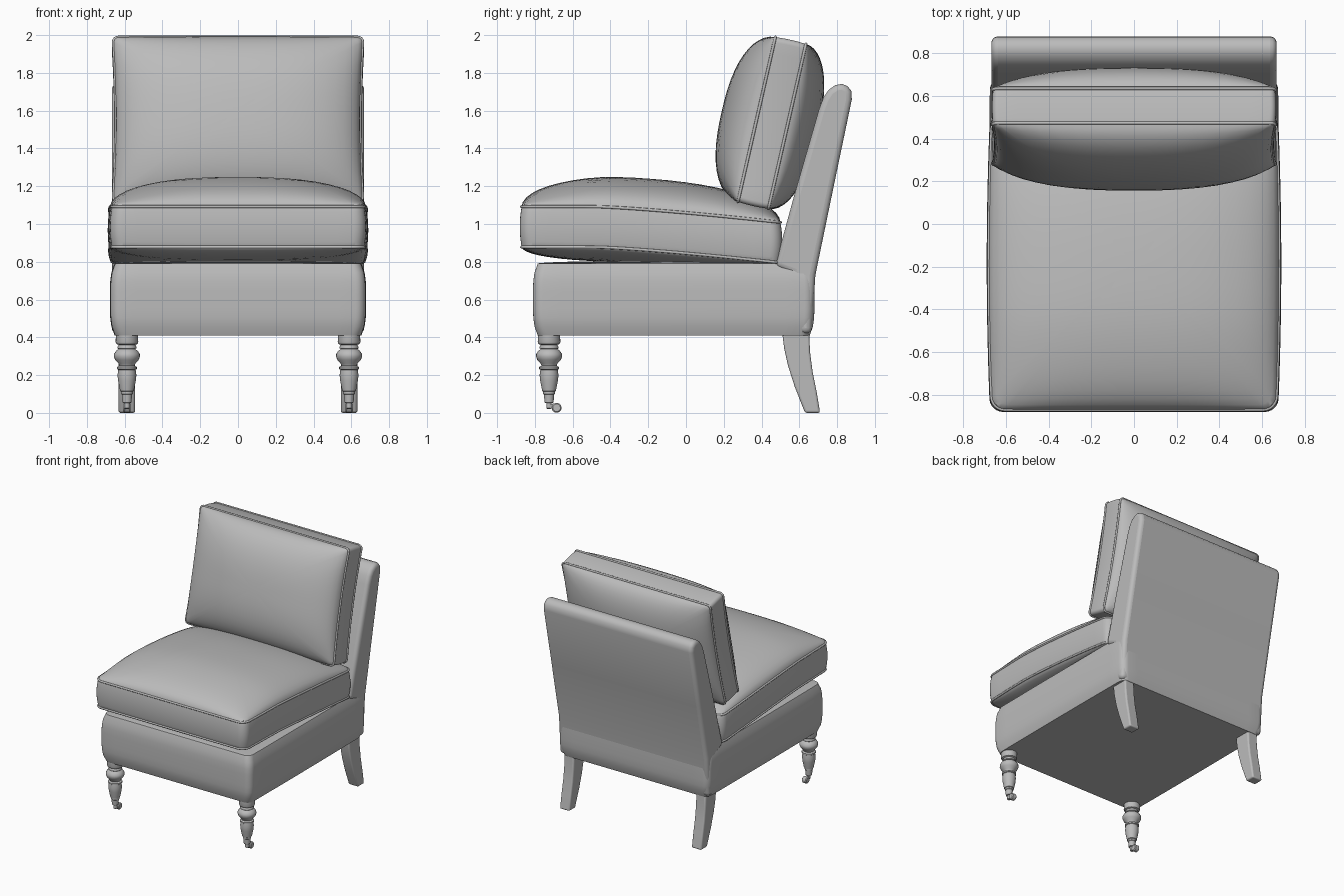
import bpy, bmesh, math

if "Cube" in bpy.data.objects:
    bpy.data.objects.remove(bpy.data.objects["Cube"])

mat = bpy.data.materials.new("grey fabric")
mat.diffuse_color = (0.5, 0.5, 0.5, 1)
mat.use_nodes = True
mat.node_tree.nodes["Principled BSDF"].inputs["Base Color"].default_value = mat.diffuse_color


def finish(name, bm, bevel=0.0, angle=35):
    bmesh.ops.recalc_face_normals(bm, faces=bm.faces[:])
    me = bpy.data.meshes.new(name)
    bm.to_mesh(me)
    bm.free()
    me.materials.append(mat)
    ob = bpy.data.objects.new(name, me)
    bpy.context.collection.objects.link(ob)
    if bevel:
        m = ob.modifiers.new("bevel", 'BEVEL')
        m.width, m.segments = bevel, 4
        m.limit_method, m.angle_limit = 'ANGLE', math.radians(60)
    bpy.ops.object.select_all(action='DESELECT')
    ob.select_set(True)
    bpy.context.view_layer.objects.active = ob
    bpy.ops.object.shade_smooth_by_angle(angle=math.radians(angle))
    return ob


def rounded_rect(hx, hy, r, side=14, arc=6):
    pts = []
    for i, (sx, sy) in enumerate([(1, 1), (-1, 1), (-1, -1), (1, -1)]):
        for k in range(arc + 1):
            a = math.pi / 2 * (i + k / arc)
            pts.append((sx * (hx - r) + r * math.cos(a), sy * (hy - r) + r * math.sin(a)))
        nx, ny = [(-1, 1), (-1, -1), (1, -1), (1, 1)][i]
        a = math.pi / 2 * (i + 1)
        ex, ey = nx * (hx - r) + r * math.cos(a), ny * (hy - r) + r * math.sin(a)
        px, py = pts[-1]
        pts += [(px + (ex - px) * k / side, py + (ey - py) * k / side) for k in range(1, side)]
    return pts


def cushion(name, hx, hy, half, top, bottom, bulge, bow, r, loc, tilt=0.0,
            warp=lambda y: 0.0, power=2, piping=True):
    """Boxed cushion: bulged side band with a domed panel above and below."""
    pts, n, bands = rounded_rect(hx, hy, r), 12, 8

    def crown(x, y):
        return math.sqrt(max(0, 1 - abs(x / hx) ** 2.5) * max(0, 1 - abs(y / hy) ** 2.5))

    def place(x, y, z):
        return (x * (1 + bow * (1 - (y / hy) ** 2)), y, z + warp(y))

    rows = []
    scales = [math.cos(k / n * math.pi / 2) for k in range(1, n)]
    for s in reversed(scales):
        rows.append([place(x * s, y * s, -half - bottom * crown(x * s, y * s)) for x, y in pts])
    for b in range(bands + 1):
        t = 2 * b / bands - 1
        f = bulge * (1 - abs(t) ** power)
        rows.append([place(x * (1 + f / hx), y * (1 + f / hy), half * t) for x, y in pts])
    for s in scales:
        rows.append([place(x * s, y * s, half + top * crown(x * s, y * s)) for x, y in pts])
    bm = bmesh.new()
    vs = [[bm.verts.new(p) for p in row] for row in rows]
    m = len(pts)
    for a, b in zip(vs, vs[1:]):
        for i in range(m):
            bm.faces.new((a[i], a[(i + 1) % m], b[(i + 1) % m], b[i]))
    for row, z in ((vs[0], -half - bottom), (vs[-1], half + top)):
        c = bm.verts.new(place(0, 0, z))
        for i in range(m):
            bm.faces.new((row[i], row[(i + 1) % m], c))
    ob = finish(name, bm)
    parts = [ob]
    # piping cord along both seams
    for sign, label in ((-1, "lower"), (1, "upper")) if piping else ():
        cu = bpy.data.curves.new(name + "_piping_" + label, 'CURVE')
        cu.dimensions, cu.bevel_depth, cu.bevel_resolution = '3D', 0.008, 2
        sp = cu.splines.new('POLY')
        sp.points.add(m - 1)
        for p, (x, y) in zip(sp.points, pts):
            p.co = (*place(x, y, sign * half), 1)
        sp.use_cyclic_u = True
        cu.materials.append(mat)
        cord = bpy.data.objects.new(cu.name, cu)
        bpy.context.collection.objects.link(cord)
        parts.append(cord)
    for p in parts:
        p.location = loc
        p.rotation_euler = (tilt, 0, 0)


def slab(name, profile, x0, x1, bevel):
    """Extrude a (y, z) profile along x."""
    bm = bmesh.new()
    a = [bm.verts.new((x0, y, z)) for y, z in profile]
    b = [bm.verts.new((x1, y, z)) for y, z in profile]
    bm.faces.new(a)
    bm.faces.new(b)
    for i in range(len(a)):
        j = (i + 1) % len(a)
        bm.faces.new((a[i], a[j], b[j], b[i]))
    return finish(name, bm, bevel)


def lathe(name, profile, loc, axis='Z', seg=24):
    """Revolve an (r, h) profile around an axis through loc."""
    bm = bmesh.new()
    rings = []
    for r, h in profile:
        ring = []
        for k in range(seg):
            a = 2 * math.pi * k / seg
            c, s = r * math.cos(a), r * math.sin(a)
            ring.append(bm.verts.new((c, s, h) if axis == 'Z' else (h, c, s)))
        rings.append(ring)
    for a, b in zip(rings, rings[1:]):
        for i in range(seg):
            bm.faces.new((a[i], a[(i + 1) % seg], b[(i + 1) % seg], b[i]))
    bm.faces.new(rings[0])
    bm.faces.new(rings[-1])
    finish(name, bm).location = loc


# upholstered base
cushion("seat_base", 0.65, 0.72, 0.19, 0.015, 0.0, 0.025, 0.005, 0.05,
        (0, -0.065, 0.60), power=4, piping=False)

# raked backrest, rounded over at the top
slab("backrest", [(0.47, 0.775), (0.575, 1.16), (0.705, 1.61), (0.728, 1.67), (0.755, 1.71),
                  (0.79, 1.735), (0.825, 1.742), (0.855, 1.73), (0.875, 1.705), (0.878, 1.66),
                  (0.78, 1.19), (0.685, 0.73), (0.665, 0.42), (0.60, 0.42), (0.56, 0.74)],
     -0.668, 0.668, 0.03)

# loose seat cushion, sloping down to the rear
cushion("seat_cushion", 0.665, 0.685, 0.107, 0.165, 0.08, 0.01, 0.022, 0.06,
        (0, -0.185, 0.985), warp=lambda y: -0.085 * max(0, y + 0.3) ** 1.3)

# loose back cushion leaning on the backrest
cushion("back_cushion", 0.662, 0.447, 0.083, 0.19, 0.165, 0.004, -0.022, 0.03,
        (0, 0.455, 1.535), tilt=math.radians(90 - 12.8))

LEG = [(0.058, 0.42), (0.06, 0.375), (0.056, 0.365), (0.044, 0.36), (0.05, 0.35), (0.05, 0.342),
       (0.044, 0.338), (0.058, 0.328), (0.068, 0.312), (0.069, 0.298), (0.062, 0.28),
       (0.045, 0.262), (0.04, 0.25), (0.052, 0.243), (0.052, 0.232), (0.046, 0.228),
       (0.05, 0.2), (0.047, 0.17), (0.036, 0.115), (0.031, 0.112), (0.031, 0.1),
       (0.027, 0.097), (0.024, 0.055), (0.016, 0.052)]
BACK_LEG = [(0.51, 0.42), (0.52, 0.34), (0.54, 0.25), (0.575, 0.14), (0.63, 0.0), (0.71, 0.0),
            (0.69, 0.12), (0.67, 0.22), (0.657, 0.32), (0.652, 0.42)]

for sx, side in ((-1, "left"), (1, "right")):
    x = 0.588 * sx
    # turned front leg with caster
    lathe("front_leg_" + side, LEG, (x, -0.725, 0))
    lathe("caster_stem_" + side, [(0.014, 0.06), (0.014, 0.025), (0.008, 0.02)], (x, -0.725, 0))
    slab("caster_arm_" + side, [(-0.735, 0.028), (-0.72, 0.045), (-0.70, 0.05), (-0.675, 0.045),
                                (-0.675, 0.02), (-0.70, 0.027), (-0.72, 0.02)],
         x - 0.012, x + 0.012, 0.003)
    lathe("caster_wheel_" + side, [(0.02, -0.02), (0.026, -0.014), (0.026, 0.014), (0.02, 0.02)],
          (x, -0.685, 0.027), 'X')
    # splayed back leg
    slab("back_leg_" + side, BACK_LEG, x - 0.044, x + 0.044, 0.012)
